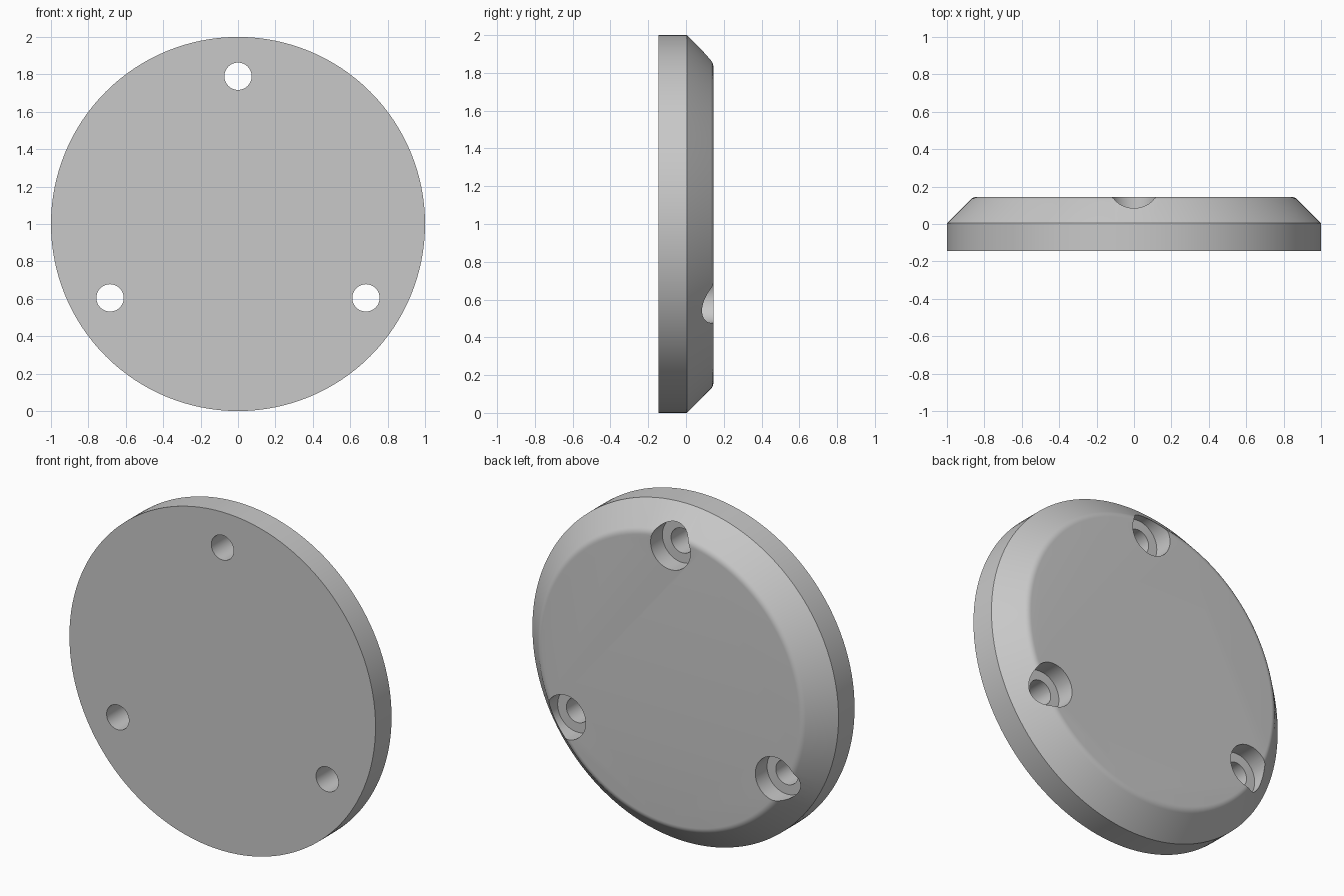
import bpy, bmesh, math
from mathutils import Matrix, Vector

if "Cube" in bpy.data.objects:
    bpy.data.objects.remove(bpy.data.objects["Cube"])

SEG = 128
HALF = 0.145          # half thickness
CHAMFER_Y = 0.005     # where the bevelled back edge begins
HOLE_RING = 0.79      # distance of the holes from the centre

grey = bpy.data.materials.new("mid grey")
grey.diffuse_color = (0.58, 0.58, 0.58, 1)
grey.use_nodes = True
grey.node_tree.nodes["Principled BSDF"].inputs["Base Color"].default_value = grey.diffuse_color


def lathe(name, profile, segments, centre):
    """Revolve (radius, y) points about the y axis into a closed solid."""
    bm = bmesh.new()
    rings = []
    for r, y in profile:
        rings.append([bm.verts.new((r * math.cos(a), y, r * math.sin(a)))
                      for a in (2 * math.pi * i / segments for i in range(segments))])
    for low, high in zip(rings, rings[1:]):
        for i in range(segments):
            j = (i + 1) % segments
            bm.faces.new((low[i], low[j], high[j], high[i]))
    bm.faces.new(rings[0])
    bm.faces.new(rings[-1])
    bmesh.ops.recalc_face_normals(bm, faces=bm.faces)
    bmesh.ops.transform(bm, matrix=Matrix.Translation(centre), verts=bm.verts)
    mesh = bpy.data.meshes.new(name)
    bm.to_mesh(mesh)
    bm.free()
    mesh.materials.append(grey)
    obj = bpy.data.objects.new(name, mesh)
    bpy.context.collection.objects.link(obj)
    return obj


# Disc: straight rim, 45 degree bevel, small rounded shoulder at the back
corner = 1 - (HALF - CHAMFER_Y)
fillet = 0.05
inner = corner - fillet * math.tan(math.pi / 8)
profile = [(1, -HALF), (1, CHAMFER_Y)]
for k in range(6):
    a = math.radians(45 * (1 - k / 5))
    profile.append((inner + fillet * math.sin(a), HALF - fillet + fillet * math.cos(a)))
disc = lathe("disc", profile, SEG, Vector((0, 0, 1)))

# Stepped screw holes: narrow through hole with a wide recess from the back
step = [(0.073, -0.3), (0.073, 0.035), (0.13, 0.035), (0.13, 0.3)]
for i in range(3):
    a = math.radians(90 + 120 * i)
    centre = Vector((HOLE_RING * math.cos(a), 0, 1 + HOLE_RING * math.sin(a)))
    cutter = lathe("screw_hole_cutter", step, 48, centre)
    cutter.hide_render = True
    cutter.hide_set(True)
    cut = disc.modifiers.new("screw hole", 'BOOLEAN')
    cut.operation = 'DIFFERENCE'
    cut.solver = 'EXACT'
    cut.object = cutter

# Apply the cuts, remove the cutters, then smooth the curved walls
bpy.context.view_layer.objects.active = disc
disc.select_set(True)
for m in list(disc.modifiers):
    cutter = m.object
    bpy.ops.object.modifier_apply(modifier=m.name)
    bpy.data.objects.remove(cutter)
bpy.ops.object.shade_smooth_by_angle(angle=math.radians(30))
